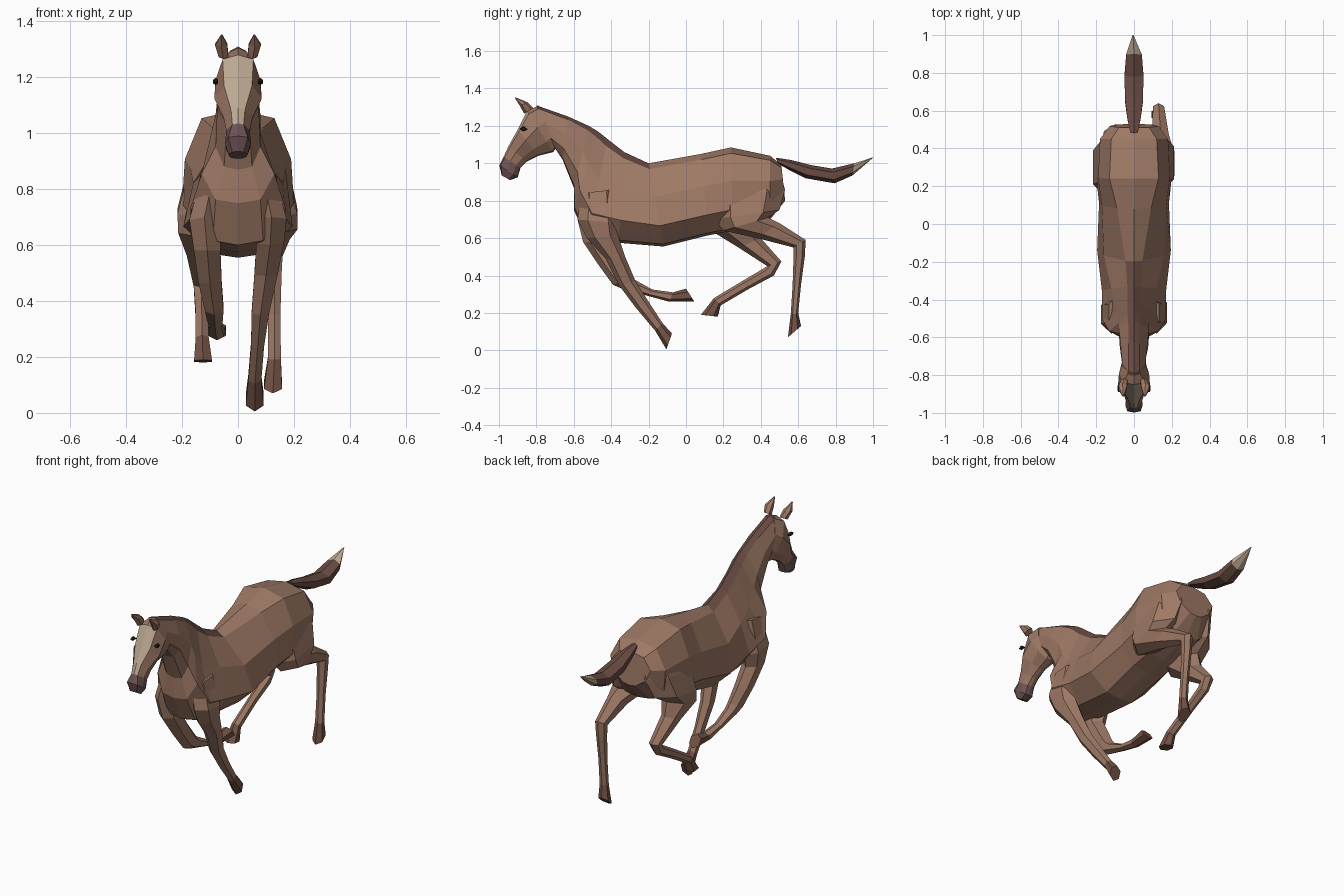
import bpy, bmesh
from math import cos, sin, pi


def material(name, r, g, b):
    m = bpy.data.materials.new(name)
    m.diffuse_color = (r, g, b, 1)
    return m


COAT = material("coat", .34, .19, .13)
DARK = material("dark_hair", .14, .07, .055)
PALE = material("pale", .50, .39, .28)
MUZZLE = material("muzzle_skin", .15, .085, .09)
HOOF = material("hoof", .17, .085, .06)
BLACK = material("eye_dark", .02, .015, .012)


def torso_ring(yt, zt, yb, zb, a, b, c, d):
    """Ten-sided section from top point to bottom point with four half-widths."""
    half = [(.07, a), (.4, b), (.75, c), (.97, d)]
    pts = [(0, 0)] + half + [(1, 0)] + [(t, -w) for t, w in reversed(half)]
    return [(x, yt + (yb - yt) * t, zt + (zb - zt) * t) for t, x in pts]


def limb_ring(yf, zf, yb, zb, x, w, n=6):
    """Hexagonal section between a front point and a back point."""
    out = []
    for k in range(n):
        t, s = (1 - cos(2 * pi * k / n)) / 2, sin(2 * pi * k / n)
        out.append((x + w * s, yf + (yb - yf) * t, zf + (zb - zf) * t))
    return out


def loft(name, rings, mat, stripe=None, stripe_mat=None):
    """Skin a list of rings; stripe is the span of rings with a coloured top."""
    bm = bmesh.new()
    vs = [[bm.verts.new(p) for p in r] for r in rings]
    n = len(vs[0])
    for i in range(len(vs) - 1):
        for k in range(n):
            j = (k + 1) % n
            f = bm.faces.new((vs[i][k], vs[i][j], vs[i + 1][j], vs[i + 1][k]))
            if stripe and stripe[0] <= i < stripe[1] and k in (0, n - 1):
                f.material_index = 1
    bm.faces.new(vs[0])
    bm.faces.new(vs[-1])
    bmesh.ops.recalc_face_normals(bm, faces=bm.faces)
    me = bpy.data.meshes.new(name)
    bm.to_mesh(me)
    bm.free()
    me.materials.append(mat)
    if stripe_mat:
        me.materials.append(stripe_mat)
    ob = bpy.data.objects.new(name, me)
    bpy.context.collection.objects.link(ob)
    return ob


def torso(name, rows, *args):
    return loft(name, [torso_ring(*r) for r in rows], *args)


def limb(name, rows, mat, side=1):
    return loft(name, [limb_ring(*r[:4], r[4] * side, r[5]) for r in rows], mat)


# body and neck, rump to poll, with the mane along the crest
torso("body_and_neck", [
    (.51, .99, .53, .80, .08, .13, .10, .04),
    (.45, 1.04, .45, .70, .12, .18, .17, .08),
    (.24, 1.085, .25, .64, .13, .19, .20, .10),
    (.08, 1.05, .12, .615, .09, .17, .185, .10),
    (-.20, 1.0, -.12, .555, .045, .16, .195, .09),
    (-.33, 1.06, -.36, .575, .035, .12, .17, .09),
    (-.42, 1.13, -.53, .60, .035, .09, .17, .09),
    (-.47, 1.17, -.60, .75, .035, .08, .13, .08),
    (-.52, 1.20, -.60, .87, .03, .08, .08, .05),
    (-.63, 1.25, -.66, 1.02, .03, .07, .075, .04),
    (-.80, 1.31, -.70, 1.08, .03, .06, .06, .03)], COAT, (4, 10), DARK)

# head with pale blaze, then muzzle
nose = (-.975, 1.035, -.885, .975, .02, .042, .04, .02)
torso("head", [
    (-.79, 1.308, -.69, 1.09, .03, .06, .06, .03),
    (-.85, 1.28, -.71, 1.06, .055, .08, .065, .03),
    (-.90, 1.18, -.79, 1.04, .05, .085, .05, .02),
    (-.95, 1.09, -.85, 1.01, .025, .052, .042, .02),
    nose], COAT, (1, 4), PALE)
torso("muzzle", [
    nose,
    (-.998, .99, -.90, .925, .035, .046, .042, .025),
    (-.985, .935, -.94, .91, .02, .035, .03, .02)], MUZZLE)

# ears and eyes
for side, tag in ((1, "right"), (-1, "left")):
    limb("ear_" + tag, [
        (-.865, 1.265, -.815, 1.295, .052, .02),
        (-.89, 1.31, -.845, 1.325, .060, .025),
        (-.915, 1.35, -.911, 1.353, .058, .003)], COAT, side)
    limb("eye_" + tag, [
        (-.890, 1.185, -.886, 1.188, .078, .008),
        (-.872, 1.172, -.866, 1.198, .080, .010),
        (-.850, 1.178, -.848, 1.182, .078, .008)], BLACK, side)

# tail with pale tip
tail_end = (.90, 1.0, .89, .935, 0, .048)
limb("tail", [
    (.48, 1.03, .49, 1.0, 0, .022),
    (.56, 1.018, .55, .965, 0, .04),
    (.67, .99, .64, .92, 0, .055),
    (.78, .972, .795, .893, 0, .058),
    tail_end], DARK)
limb("tail_tip", [tail_end, (1.0, 1.032, .998, 1.028, -.005, .003)], PALE)


def leg(name, rows, hoof_end, side):
    limb(name, rows, COAT, side)
    limb(name + "_hoof", [rows[-1], hoof_end], HOOF, side)


# front legs: right reaching down, left folded back
leg("front_leg_right", [
    (-.56, .84, -.38, .86, .09, .05),
    (-.58, .70, -.36, .68, .12, .062),
    (-.53, .60, -.365, .62, .115, .057),
    (-.43, .49, -.325, .50, .10, .048),
    (-.36, .35, -.27, .37, .08, .036),
    (-.27, .23, -.20, .26, .07, .027),
    (-.165, .105, -.125, .145, .06, .027)],
    (-.105, .005, -.075, .09, .06, .037), 1)
leg("front_leg_left", [
    (-.56, .84, -.38, .86, .09, .05),
    (-.58, .70, -.38, .66, .12, .062),
    (-.55, .58, -.40, .58, .11, .055),
    (-.47, .46, -.34, .48, .10, .048),
    (-.39, .35, -.29, .40, .085, .038),
    (-.33, .325, -.27, .375, .083, .034),
    (-.20, .29, -.18, .325, .08, .026),
    (-.09, .26, -.07, .31, .075, .03)],
    (.045, .26, 0, .33, .075, .037), -1)

# hind legs: right trailing, left swinging forward
leg("hind_leg_right", [
    (.16, .99, .48, 1.0, .08, .06),
    (.14, .82, .53, .86, .10, .10),
    (.15, .70, .50, .75, .125, .10),
    (.20, .64, .44, .71, .14, .085),
    (.38, .60, .50, .68, .14, .052),
    (.575, .55, .64, .59, .13, .034),
    (.575, .50, .635, .50, .13, .030),
    (.57, .35, .615, .35, .13, .025),
    (.56, .19, .60, .20, .13, .027)],
    (.545, .07, .615, .13, .125, .037), 1)
leg("hind_leg_left", [
    (.16, .99, .48, 1.0, .08, .06),
    (.12, .82, .53, .86, .10, .10),
    (.12, .70, .48, .74, .13, .10),
    (.15, .63, .38, .68, .14, .085),
    (.28, .55, .40, .60, .14, .05),
    (.435, .45, .51, .475, .13, .034),
    (.41, .435, .47, .40, .13, .030),
    (.30, .37, .33, .325, .13, .025),
    (.15, .28, .185, .24, .128, .027)],
    (.08, .19, .17, .18, .125, .037), -1)
